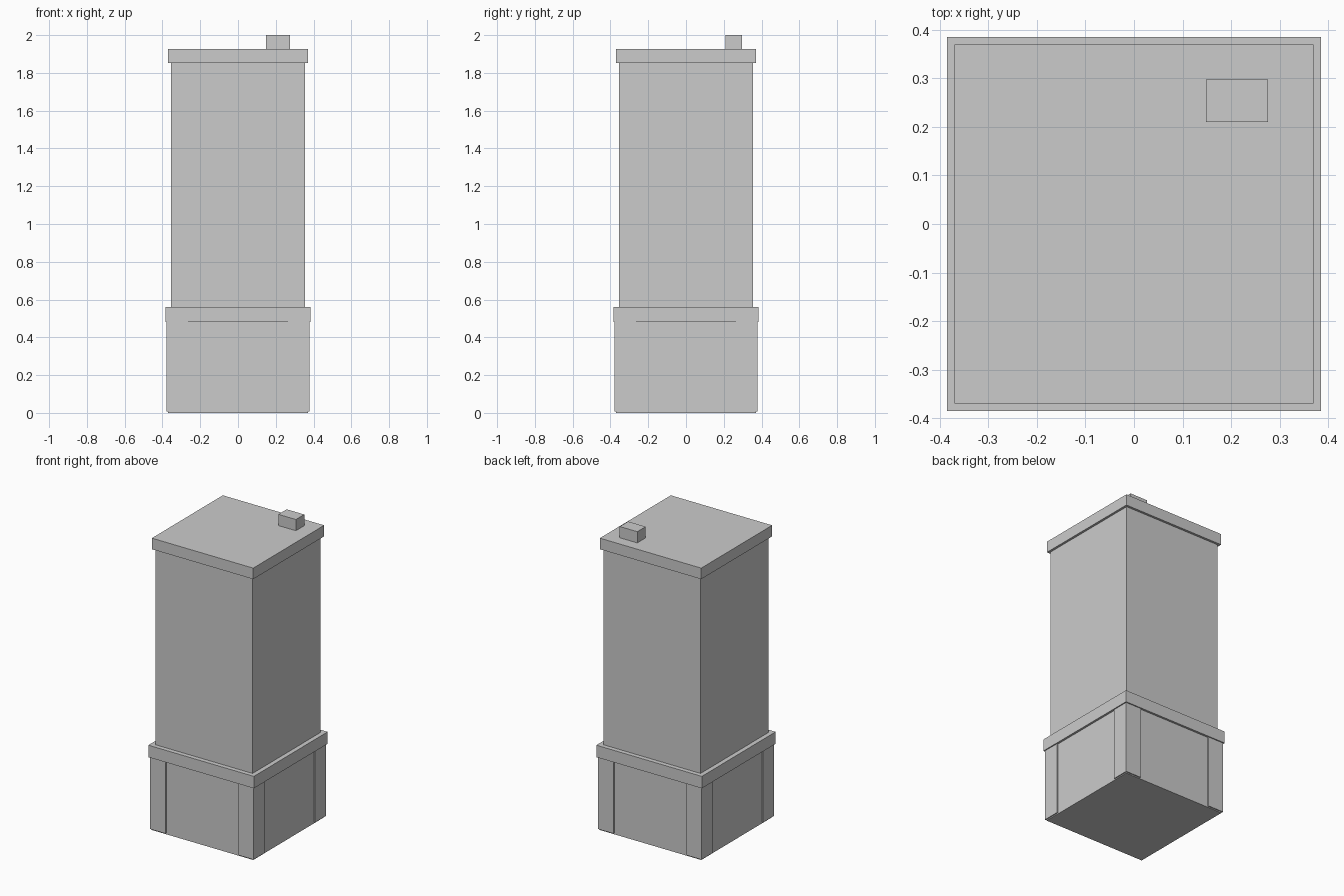
import bpy

if "Cube" in bpy.data.objects:
    bpy.data.objects.remove(bpy.data.objects["Cube"])


def box(name, lo, hi):
    """Axis-aligned box between two corners."""
    bpy.ops.mesh.primitive_cube_add(
        size=1, location=[(a + b) / 2 for a, b in zip(lo, hi)])
    ob = bpy.context.object
    ob.name = name
    ob.scale = [b - a for a, b in zip(lo, hi)]
    bpy.ops.object.transform_apply(location=False, rotation=False, scale=True)
    return ob


def slab(name, half, z0, z1):
    """Square block centred on the tower axis."""
    return box(name, (-half, -half, z0), (half, half, z1))


# Stacked tower blocks
slab("base_walls", 0.371, 0.0, 0.482)
slab("base_cornice", 0.385, 0.482, 0.561)
slab("tower_shaft", 0.355, 0.561, 1.853)
slab("roof_slab", 0.37, 1.853, 1.926)

# Slightly proud corner piers around the base
OUT, INNER = 0.378, 0.264
for side_y, sy in (("front", -1), ("back", 1)):
    for side_x, sx in (("left", -1), ("right", 1)):
        xs = sorted((sx * INNER, sx * OUT))
        ys = sorted((sy * INNER, sy * OUT))
        box(f"corner_pier_{side_y}_{side_x}",
            (xs[0], ys[0], 0.007), (xs[1], ys[1], 0.482))

# Rooftop service unit
box("rooftop_unit", (0.148, 0.21, 1.926), (0.276, 0.297, 2.0))
